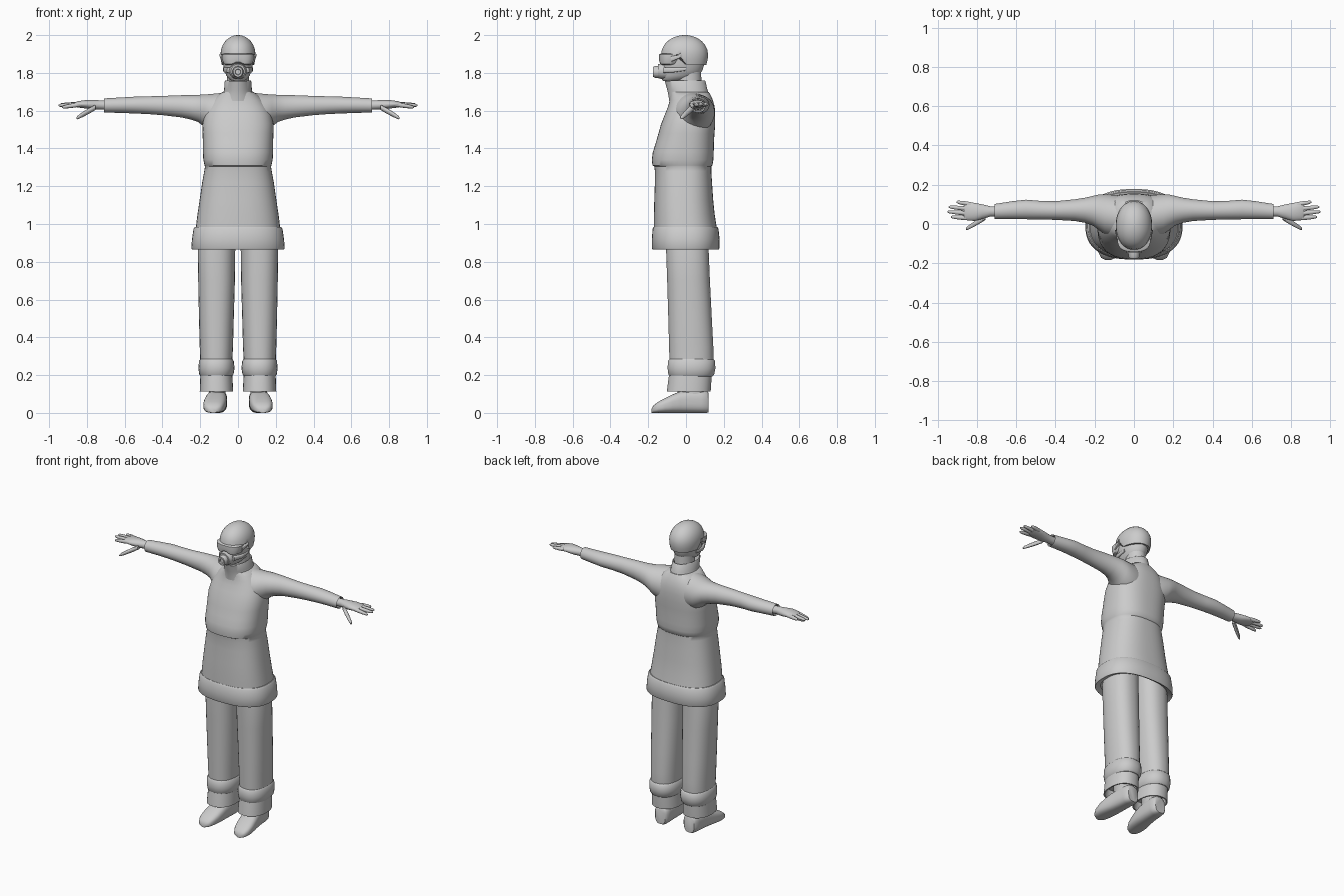
import bpy, math

grey = bpy.data.materials.new("plain grey")
grey.diffuse_color = (0.6, 0.6, 0.6, 1)


def loft(name, axis, rings, n=32, power=2.0, caps=(True, True), mirror=False, adjust=None):
    """Skin closed sections along an axis; ring = (position, a0, a1, b0, b1)."""
    verts, faces = [], []
    for p, a0, a1, b0, b1 in rings:
        for i in range(n):
            t = 2 * math.pi * (i + 0.5) / n
            c, s = math.cos(t), math.sin(t)
            a = (a0 + a1) / 2 + (a1 - a0) / 2 * math.copysign(abs(c) ** (2 / power), c)
            b = (b0 + b1) / 2 + (b1 - b0) / 2 * math.copysign(abs(s) ** (2 / power), s)
            v = {"x": (p, a, b), "y": (a, p, b), "z": (a, b, p)}[axis]
            verts.append(adjust(*v) if adjust else v)
    for r in range(len(rings) - 1):
        for i in range(n):
            j = (i + 1) % n
            faces.append((r * n + i, r * n + j, (r + 1) * n + j, (r + 1) * n + i))
    if caps[0]:
        faces.append(tuple(range(n))[::-1])
    if caps[1]:
        faces.append(tuple(range((len(rings) - 1) * n, len(rings) * n)))
    if (axis == "y") != (rings[-1][0] < rings[0][0]):
        faces = [f[::-1] for f in faces]
    me = bpy.data.meshes.new(name)
    me.from_pydata(verts, [], faces)
    me.materials.append(grey)
    ob = bpy.data.objects.new(name, me)
    bpy.context.collection.objects.link(ob)
    bpy.ops.object.select_all(action="DESELECT")
    ob.select_set(True)
    bpy.context.view_layer.objects.active = ob
    bpy.ops.object.shade_smooth_by_angle(angle=math.radians(45))
    if mirror:
        ob.modifiers.new("mirror", "MIRROR").use_mirror_merge = False
    return ob


def sym(*rows):
    """Sections centred on x = 0 from (position, half width, b0, b1)."""
    return [(p, -w, w, b0, b1) for p, w, b0, b1 in rows]


# Coat: body with a chest fold, hem band and standing collar
loft("coat", "z", sym(
    (0.97, .225, -.17, .165), (1.05, .215, -.17, .152), (1.13, .203, -.168, .144),
    (1.22, .19, -.165, .138), (1.28, .179, -.165, .134), (1.305, .175, -.168, .134),
    (1.31, .177, -.178, .14), (1.34, .184, -.181, .145), (1.38, .186, -.176, .147),
    (1.43, .186, -.16, .148), (1.48, .188, -.146, .151), (1.53, .188, -.132, .155),
    (1.58, .178, -.112, .155), (1.62, .16, -.096, .152), (1.655, .135, -.086, .143),
    (1.68, .11, -.084, .132), (1.70, .08, -.085, .12)),
    n=48, power=2.5, caps=(False, True))
loft("coat_hem", "z", sym(
    (.95, .2, -.15, .14), (.88, .21, -.155, .15), (.866, .245, -.178, .174),
    (.872, .248, -.181, .177), (.92, .244, -.181, .178), (.975, .236, -.177, .172),
    (.985, .228, -.171, .165)), n=48, power=2.5, caps=(False, True))
loft("collar", "z", sym(
    (1.65, .105, -.09, .137), (1.68, .085, -.093, .125), (1.71, .074, -.1, .114),
    (1.755, .071, -.112, .104), (1.76, .067, -.107, .099), (1.70, .06, -.09, .09)),
    caps=(False, True))

# Sleeves
loft("sleeve", "x", [
    (.06, -.078, .14, 1.46, 1.70), (.10, -.07, .148, 1.47, 1.693),
    (.15, -.052, .152, 1.49, 1.688), (.18, -.03, .15, 1.515, 1.686),
    (.21, -.008, .143, 1.539, 1.684), (.25, .006, .134, 1.553, 1.683),
    (.30, .015, .126, 1.564, 1.682), (.40, .021, .116, 1.576, 1.678),
    (.48, .023, .118, 1.582, 1.676), (.55, .024, .124, 1.585, 1.674),
    (.62, .025, .116, 1.588, 1.67), (.71, .025, .102, 1.59, 1.665),
    (.705, .032, .096, 1.597, 1.658), (.67, .035, .093, 1.60, 1.655)],
    mirror=True, caps=(False, True))

# Hands: palm, four fingers and a thumb
loft("palm", "x", [
    (.68, .038, .09, 1.604, 1.652), (.73, .038, .09, 1.605, 1.655),
    (.77, .026, .1, 1.605, 1.657), (.81, .015, .108, 1.612, 1.656),
    (.85, .018, .112, 1.617, 1.65), (.866, .028, .108, 1.622, 1.643)],
    n=20, mirror=True)


def digit(name, start, end, r):
    """Tapered finger between two points."""
    rows = []
    for t, k in ((0, 1), (.35, 1.05), (.7, .9), (.92, .7), (1, .3)):
        x, y, z = (s + (e - s) * t for s, e in zip(start, end))
        rows.append((x, y - r * k, y + r * k, z - r * k, z + r * k))
    loft(name, "x", rows, n=10, mirror=True)


for name, y0, tip in (("index_finger", .029, (.932, .036, 1.618)),
                      ("middle_finger", .052, (.95, .063, 1.628)),
                      ("ring_finger", .076, (.943, .087, 1.632)),
                      ("little_finger", .1, (.903, .112, 1.634))):
    digit(name, (.83, y0, 1.634), tip, .0115)
digit("thumb", (.755, .035, 1.618), (.856, -.026, 1.56), .0145)

# Trousers with a thick fold and an inner cuff
loft("trouser_leg", "z", [
    (.98, .012, .19, -.105, .115), (.87, .014, .213, -.106, .12),
    (.70, .016, .211, -.1, .127), (.50, .022, .207, -.094, .137),
    (.35, .026, .203, -.09, .145), (.275, .03, .2, -.088, .146),
    (.20, .03, .2, -.085, .14)], power=2.3, mirror=True)
loft("trouser_fold", "z", [
    (.285, .03, .2, -.088, .144), (.275, .022, .207, -.096, .154),
    (.235, .018, .21, -.098, .156), (.205, .023, .206, -.094, .15),
    (.193, .032, .198, -.086, .14)], power=2.3, mirror=True)
loft("trouser_cuff", "z", [
    (.23, .033, .197, -.085, .137), (.19, .029, .2, -.092, .136),
    (.112, .025, .203, -.102, .131), (.112, .033, .195, -.094, .123),
    (.17, .04, .19, -.085, .115)], power=2.3, mirror=True)

# Shoes, toes turned slightly outward, flat soles
loft("shoe", "y", [
    (-.182, .115, .147, 0, .022), (-.172, .092, .168, 0, .04),
    (-.145, .077, .181, 0, .06), (-.11, .067, .184, 0, .078),
    (-.07, .061, .18, 0, .098), (-.03, .059, .172, 0, .114),
    (.02, .058, .164, 0, .122), (.08, .057, .158, 0, .122),
    (.11, .06, .152, 0, .118), (.12, .07, .143, .004, .105)],
    n=28, power=2.8, mirror=True)
loft("ankle", "z", [
    (.06, .062, .16, -.05, .115), (.12, .066, .154, -.045, .112),
    (.22, .062, .162, -.045, .11)], n=24, mirror=True)

# Neck and head
loft("neck", "z", sym(
    (1.67, .062, -.055, .088), (1.74, .058, -.055, .082), (1.82, .058, -.055, .08)))
loft("head", "z", sym(
    (1.757, .03, -.12, -.03), (1.765, .046, -.128, .03), (1.785, .062, -.13, .07),
    (1.815, .073, -.129, .088), (1.85, .08, -.128, .098), (1.91, .083, -.122, .1)))

# Helmet: dome whose rim rises over the brow
def rim(x, y, z):
    return x, y, max(z, 1.843 + .055 * min(1, max(0, -y / .04)))


dome = [(1.843, .086, -.121, .108), (1.87, .091, -.128, .115), (1.898, .093, -.132, .117)]
for deg in (15, 30, 43, 55, 66, 76, 84, 88):
    c, s = math.cos(math.radians(deg)), math.sin(math.radians(deg))
    dome.append((1.898 + .102 * s, .093 * c, -.006 - .126 * c, -.006 + .123 * c))
loft("helmet", "z", sym(*dome), n=40, power=2.1, adjust=rim)


# Goggles: wrap-around lens, lower edge raised over the nose
def nose_notch(x, y, z):
    if y < -.08 and z < 1.87:
        z += .018 * max(0, 1 - abs(x) / .03)
    return x, y, z


loft("goggles", "z", sym(
    (1.843, .066, -.13, -.03), (1.847, .075, -.139, -.025), (1.872, .084, -.143, -.015),
    (1.897, .084, -.142, -.015), (1.902, .076, -.134, -.03)),
    n=40, power=2.6, adjust=nose_notch)
loft("goggle_strap", "y", [
    (-.08, .07, .088, 1.858, 1.888), (-.04, .075, .095, 1.875, 1.895),
    (-.03, .075, .097, 1.88, 1.905)], n=12, power=4, mirror=True)

# Breathing mask: face cup, round valve and cheek straps
loft("mask_cup", "y", sym(
    (-.09, .05, 1.765, 1.85), (-.13, .046, 1.767, 1.85), (-.147, .037, 1.772, 1.846)))
loft("mask_valve", "y", sym(
    (-.14, .03, 1.773, 1.837), (-.165, .029, 1.774, 1.836), (-.175, .024, 1.779, 1.831),
    (-.175, .015, 1.789, 1.821), (-.166, .013, 1.791, 1.819)), n=24)
loft("mask_strap", "y", [
    (-.12, .025, .058, 1.8, 1.83), (-.07, .05, .078, 1.802, 1.828),
    (.0, .055, .08, 1.812, 1.83)], n=12, power=4, mirror=True)
